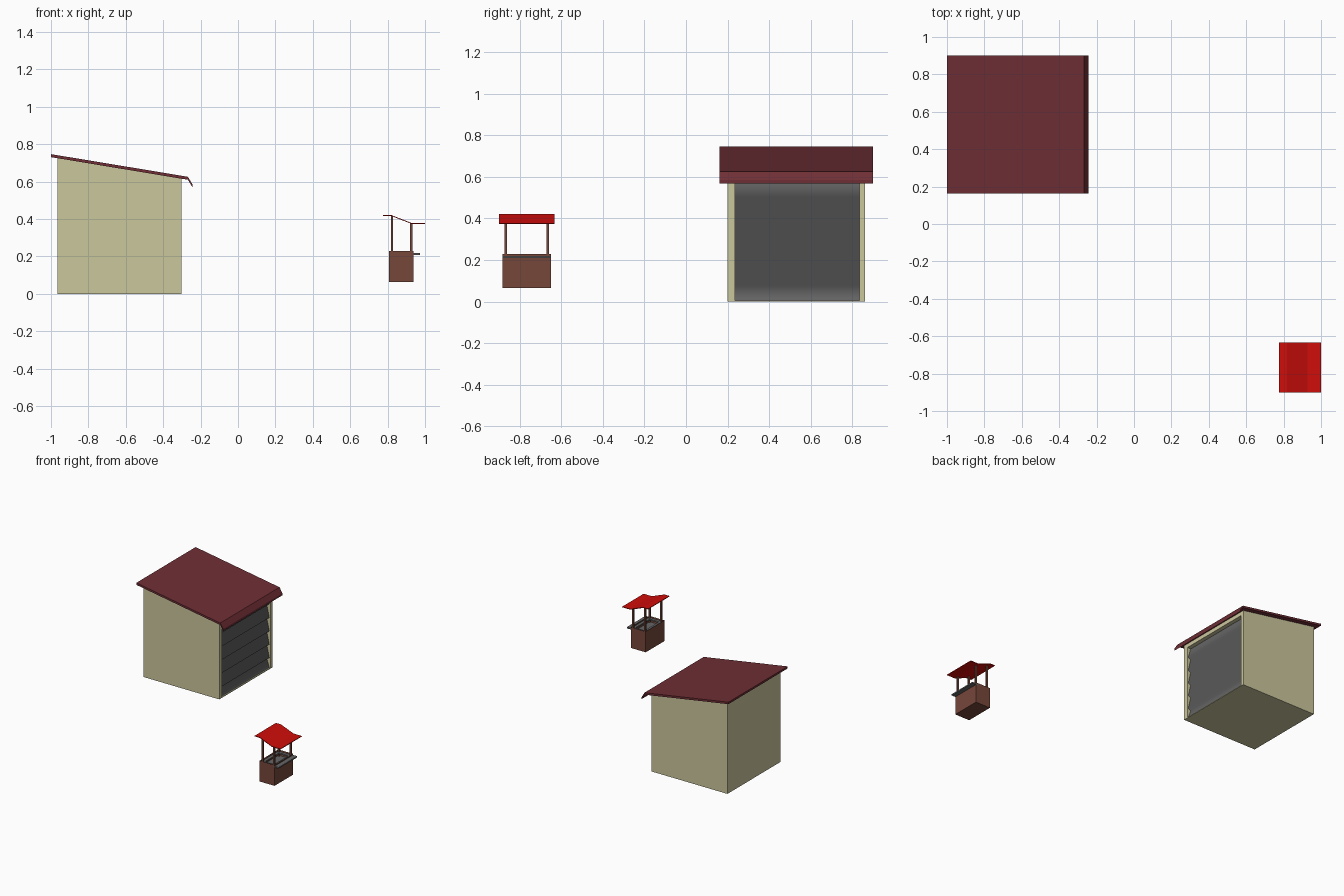
import bpy, bmesh

if "Cube" in bpy.data.objects:
    bpy.data.objects.remove(bpy.data.objects["Cube"])


def mat(name, r, g, b):
    m = bpy.data.materials.new(name)
    m.diffuse_color = (r, g, b, 1)
    m.use_nodes = True
    m.node_tree.nodes["Principled BSDF"].inputs["Base Color"].default_value = m.diffuse_color
    return m


CREAM = mat("cream", 0.60, 0.57, 0.34)
MAROON = mat("maroon", 0.16, 0.028, 0.036)
RED = mat("red", 0.62, 0.004, 0.003)
BROWN = mat("brown", 0.18, 0.062, 0.042)
DARK = mat("dark_brown", 0.10, 0.035, 0.025)
GREY = mat("slate_grey", 0.13, 0.13, 0.13)


def finish(name, bm, material, smooth=False):
    bmesh.ops.recalc_face_normals(bm, faces=bm.faces)
    me = bpy.data.meshes.new(name)
    bm.to_mesh(me)
    bm.free()
    for p in me.polygons:
        p.use_smooth = smooth
    ob = bpy.data.objects.new(name, me)
    me.materials.append(material)
    bpy.context.collection.objects.link(ob)
    return ob


def box(name, x, y, z, material):
    bm = bmesh.new()
    bmesh.ops.create_cube(bm, size=1)
    for v in bm.verts:
        v.co = [(a + b) / 2 + c * (b - a) for c, (a, b) in zip(v.co, (x, y, z))]
    return finish(name, bm, material)


def prism_y(name, profile, y0, y1, material):
    """Closed x-z outline swept along y."""
    bm = bmesh.new()
    f = bm.faces.new([bm.verts.new((x, y0, z)) for x, z in profile])
    r = bmesh.ops.extrude_face_region(bm, geom=[f])
    for v in r["geom"]:
        if isinstance(v, bmesh.types.BMVert):
            v.co.y = y1
    return finish(name, bm, material)


def thick(line, t):
    """Outline of a sheet lying under a polyline."""
    return line + [(x, z - t) for x, z in reversed(line)]


# Shed body: plan outline with a shallow door recess, top cut to the roof slope
def roof_z(x):
    return 0.735 - (x + 1) * 0.166


plan = [(-0.965, 0.2), (-0.303, 0.2), (-0.303, 0.235), (-0.338, 0.235),
        (-0.338, 0.836), (-0.303, 0.836), (-0.303, 0.862), (-0.965, 0.862)]
bm = bmesh.new()
low = [bm.verts.new((x, y, 0)) for x, y in plan]
top = [bm.verts.new((x, y, roof_z(x))) for x, y in plan]
bm.faces.new(low)
bm.faces.new(top)
for i in range(len(plan)):
    j = (i + 1) % len(plan)
    bm.faces.new((low[i], low[j], top[j], top[i]))
finish("shed_walls", bm, CREAM)
box("door_sill", (-0.338, -0.303), (0.235, 0.836), (0, 0.006), CREAM)
box("door_header", (-0.338, -0.303), (0.235, 0.836), (0.585, 0.618), CREAM)

# Shed roof with drooping front lip
prism_y("shed_roof", thick([(-1, 0.747), (-0.268, 0.626), (-0.243, 0.585)], 0.016),
        0.162, 0.9, MAROON)

# Roller shutter: smooth overlapping slats
edges = [0.0, 0.077, 0.183, 0.287, 0.393, 0.5, 0.59]
prof = []
for a, b in zip(edges, edges[1:]):
    prof += [(-0.312, a + 0.006), (-0.334, b - 0.006)]
bm = bmesh.new()
rows = [[bm.verts.new((x, y, z)) for y in (0.235, 0.836)] for x, z in prof]
for a, b in zip(rows, rows[1:]):
    bm.faces.new((a[0], a[1], b[1], b[0]))
finish("roller_shutter", bm, GREY, smooth=True)

# Stall base: open-topped box
bm = bmesh.new()
bmesh.ops.create_cube(bm, size=1)
for v in bm.verts:
    v.co = (0.872 + v.co.x * 0.13, -0.767 + v.co.y * 0.232, 0.146 + v.co.z * 0.164)
bm.normal_update()
lid = max(bm.faces, key=lambda f: f.normal.z)
bmesh.ops.inset_region(bm, faces=[lid], thickness=0.006)
for v in lid.verts:
    v.co.z -= 0.05
finish("stall_base", bm, BROWN)

# Grey counter, side shelves and inner tray
box("front_counter", (0.915, 0.972), (-0.883, -0.651), (0.209, 0.219), GREY)
box("back_shelf", (0.813, 0.835), (-0.877, -0.657), (0.209, 0.219), GREY)
for side, y in (("left", (-0.877, -0.855)), ("right", (-0.679, -0.657))):
    box(side + "_shelf", (0.835, 0.915), y, (0.209, 0.219), GREY)
box("inner_tray", (0.813, 0.931), (-0.877, -0.657), (0.178, 0.186), GREY)

# Corner posts
for row, x, h in (("back", 0.823, 0.415), ("front", 0.926, 0.376)):
    for side, y in (("left", -0.869), ("right", -0.666)):
        box(f"{row}_{side}_post", (x - 0.006, x + 0.006), (y - 0.006, y + 0.006),
            (0.18, h), BROWN)

# Stall canopy, red above and dark below
line = [(0.775, 0.422), (0.818, 0.422), (0.928, 0.379), (1.0, 0.379)]
prism_y("stall_canopy", thick(line, 0.005), -0.9, -0.634, RED)
